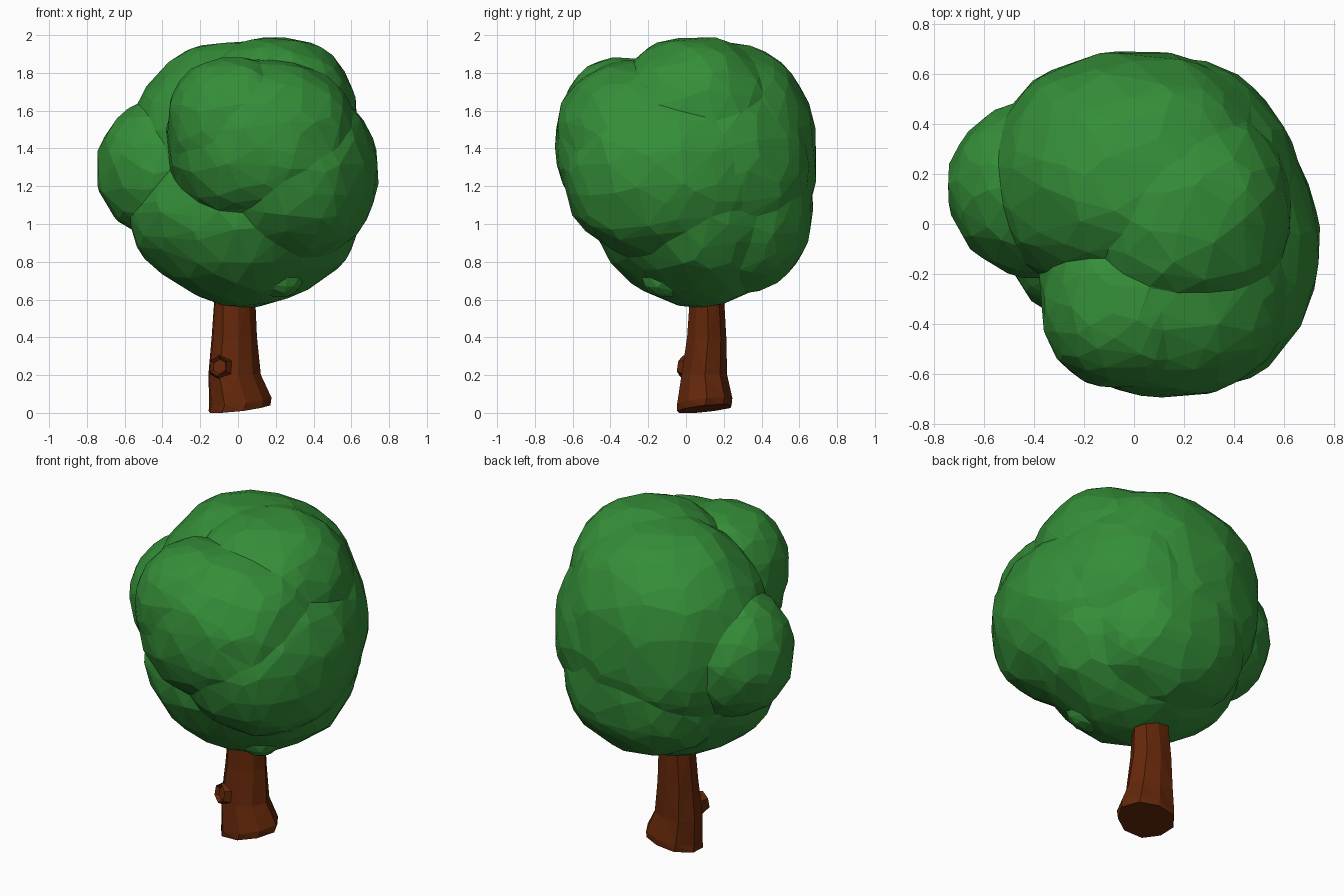
import bpy, bmesh, math, random
from mathutils import Vector, noise

if "Cube" in bpy.data.objects:
    bpy.data.objects.remove(bpy.data.objects["Cube"])

random.seed(4)


def material(name, rgb):
    m = bpy.data.materials.new(name)
    m.diffuse_color = (*rgb, 1)
    m.use_nodes = True
    m.node_tree.nodes["Principled BSDF"].inputs["Base Color"].default_value = m.diffuse_color
    return m


GREEN = material("leaf_green", (0.035, 0.27, 0.04))
BROWN = material("bark_brown", (0.125, 0.02, 0.003))


def make_object(name, bm, mat):
    bmesh.ops.recalc_face_normals(bm, faces=bm.faces)
    me = bpy.data.meshes.new(name)
    bm.to_mesh(me)
    bm.free()
    me.materials.append(mat)
    ob = bpy.data.objects.new(name, me)
    bpy.context.collection.objects.link(ob)
    return ob


def lobe(name, centre, radii, p):
    """Slightly lumpy super-ellipsoid; p above 2 is boxier, below 2 is pointier."""
    bm = bmesh.new()
    bmesh.ops.create_icosphere(bm, subdivisions=4, radius=1)
    c = Vector(centre)
    for v in bm.verts:
        d = v.co.normalized()
        d /= sum(abs(k) ** p for k in d) ** (1 / p)
        d *= 1 + 0.03 * noise.noise(d * 3 + c * 7)
        v.co = c + Vector(d[i] * radii[i] for i in range(3))
    return make_object(name, bm, GREEN)


# Crown: overlapping leaf masses merged into one faceted shell
crown = lobe("crown", (0.0, 0.19, 1.36), (0.58, 0.50, 0.61), 2.2)
masses = [
    lobe("right_mass", (0.28, -0.08, 1.27), (0.46, 0.57, 0.48), 2.1),
    lobe("back_right_mass", (0.19, 0.11, 1.31), (0.48, 0.55, 0.55), 2.0),
    lobe("upper_right_mass", (0.19, 0.05, 1.55), (0.44, 0.44, 0.44), 2.2),
    lobe("front_mass", (0.13, -0.24, 1.43), (0.50, 0.45, 0.44), 2.3),
    lobe("upper_front_mass", (-0.02, -0.32, 1.53), (0.35, 0.34, 0.35), 2.3),
    lobe("lower_mass", (0.04, 0.06, 1.05), (0.62, 0.56, 0.49), 1.8),
    lobe("lower_back_mass", (0.05, 0.25, 1.10), (0.50, 0.42, 0.46), 2.25),
    lobe("left_mass", (-0.36, 0.14, 1.29), (0.39, 0.36, 0.38), 2.0),
    lobe("bottom_tuft", (0.22, -0.11, 0.75), (0.13, 0.13, 0.14), 2.2),
]
for m in masses:
    mod = crown.modifiers.new("merge", 'BOOLEAN')
    mod.operation = 'UNION'
    mod.solver = 'EXACT'
    mod.object = m
dec = crown.modifiers.new("facets", 'DECIMATE')
dec.ratio = 0.2
bpy.context.view_layer.update()
shell = bpy.data.meshes.new_from_object(
    crown.evaluated_get(bpy.context.evaluated_depsgraph_get()))
crown.modifiers.clear()
crown.data = shell
for m in masses:
    bpy.data.objects.remove(m)

# Trunk: irregular tapered loft, flared at the foot
# (z, x centre, y centre, x radius, y radius)
RINGS = [(0.02, 0.0, 0.10, 0.165, 0.15), (0.06, 0.005, 0.10, 0.165, 0.152),
         (0.20, -0.025, 0.10, 0.14, 0.125), (0.40, -0.025, 0.11, 0.12, 0.108),
         (0.62, -0.022, 0.113, 0.108, 0.093), (0.80, -0.02, 0.115, 0.10, 0.088)]
SIDES = 9
bm = bmesh.new()
loops = []
for i, (z, x, y, rx, ry) in enumerate(RINGS):
    ring = []
    for k in range(SIDES):
        a = math.tau * (k + 0.1 * (i % 2)) / SIDES
        wobble = 1 + 0.05 * math.sin(3 * a + 1)
        tilt = 0.018 * math.cos(a) + 0.015 * math.sin(a) if i < 2 else 0
        ring.append(bm.verts.new((x + rx * wobble * math.cos(a),
                                  y + ry * wobble * math.sin(a), z + tilt)))
    loops.append(ring)
for a, b in zip(loops, loops[1:]):
    for k in range(SIDES):
        n = (k + 1) % SIDES
        bm.faces.new((a[k], a[n], b[n], b[k]))
bm.faces.new(loops[0][::-1])
bm.faces.new(loops[-1])
bmesh.ops.triangulate(bm, faces=bm.faces)
lowest = min(v.co.z for v in bm.verts)
for v in bm.verts:
    v.co.z -= lowest
make_object("trunk", bm, BROWN)

# Broken branch stub on the front left of the trunk
bm = bmesh.new()
bmesh.ops.create_cone(bm, cap_ends=True, segments=6, radius1=0.09, radius2=0.055, depth=0.10)
bmesh.ops.inset_region(bm, faces=[f for f in bm.faces if f.normal.z > 0.9],
                       thickness=0.015, depth=-0.02)
stub = make_object("branch_stub", bm, BROWN)
stub.rotation_euler = (math.radians(80), 0, math.radians(-25))
stub.location = (-0.085, 0.02, 0.24)
